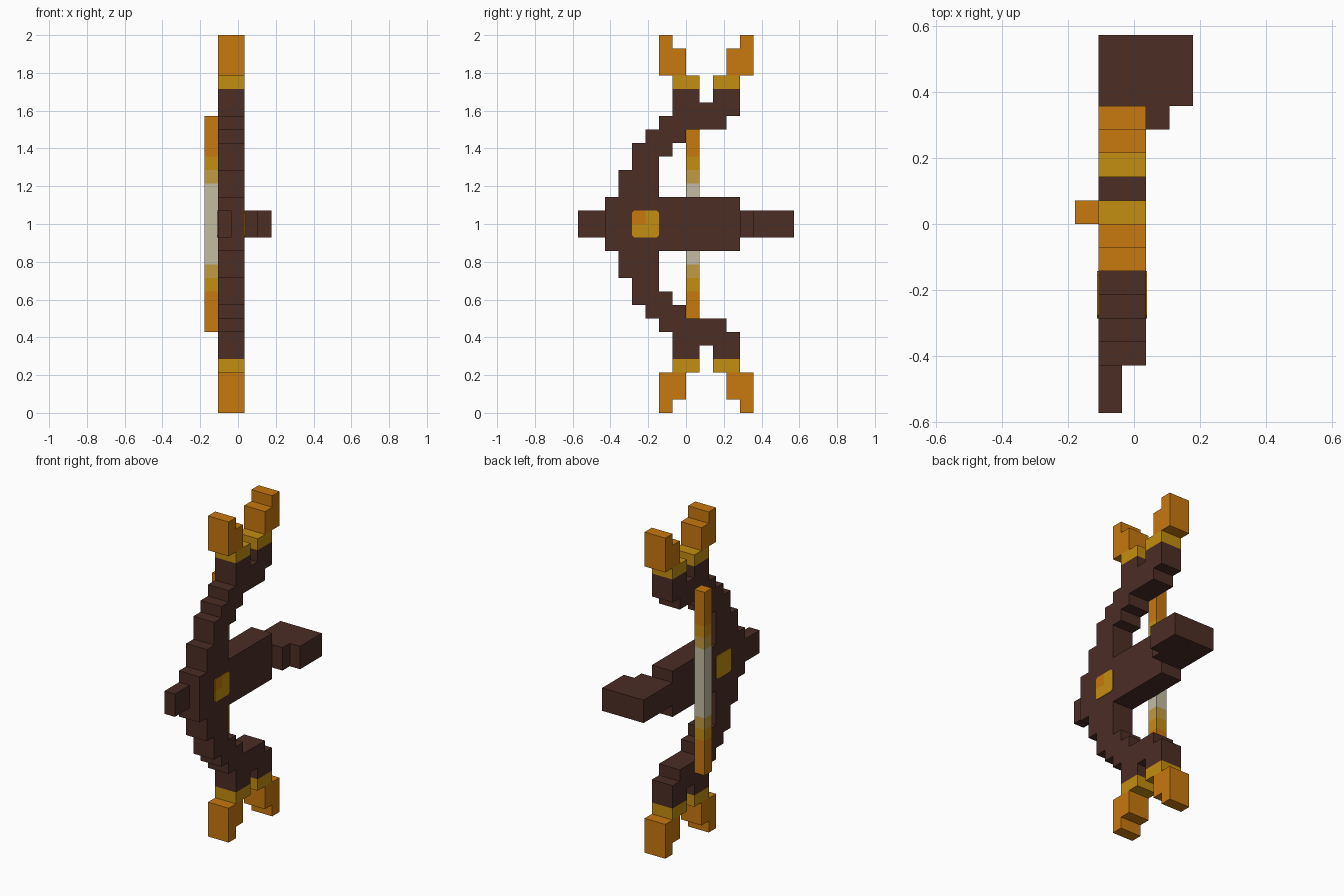
import bpy
import bmesh

U = 1 / 14          # one grid cell of the blocky design
RIGHT, LEFT = 0.5, -1.5   # side planes of the bow body, in cells

cube = bpy.data.objects.get("Cube")
if cube:
    bpy.data.objects.remove(cube, do_unlink=True)


def material(name, hex_code):
    def linear(c):
        return c / 12.92 if c <= 0.04045 else ((c + 0.055) / 1.055) ** 2.4
    rgb = [linear(int(hex_code[i:i + 2], 16) / 255) for i in (0, 2, 4)]
    mat = bpy.data.materials.new(name)
    mat.use_nodes = True
    mat.diffuse_color = (*rgb, 1)
    bsdf = next(n for n in mat.node_tree.nodes if n.type == 'BSDF_PRINCIPLED')
    bsdf.inputs["Base Color"].default_value = (*rgb, 1)
    return mat


BROWN = material("dark brown wood", "4c2d25")
ORANGE = material("orange", "c8780f")
GOLD = material("gold", "c48d10")
TAN = material("tan gold", "c29b40")
CREAM = material("cream", "c3bca2")


def extrude(name, outline, low, high, mat, axis='X', mirror=False):
    """Extrude an outline (y, z for axis X; x, y for axis Z) from low to high."""
    bm = bmesh.new()
    place = (lambda a, b: (low, a, b)) if axis == 'X' else (lambda a, b: (a, b, low))
    face = bm.faces.new([bm.verts.new(place(a, b)) for a, b in outline])
    moved = bmesh.ops.extrude_face_region(bm, geom=[face])["geom"]
    offset = (high - low, 0, 0) if axis == 'X' else (0, 0, high - low)
    bmesh.ops.translate(bm, vec=offset,
                        verts=[v for v in moved if isinstance(v, bmesh.types.BMVert)])
    bmesh.ops.scale(bm, vec=(U, U, U), verts=bm.verts)
    bmesh.ops.recalc_face_normals(bm, faces=bm.faces)
    mesh = bpy.data.meshes.new(name)
    bm.to_mesh(mesh)
    bm.free()
    mesh.materials.append(mat)
    obj = bpy.data.objects.new(name, mesh)
    obj.location.z = 1          # origin at the grip, middle of the bow
    bpy.context.collection.objects.link(obj)
    if mirror:                  # lower half copies the upper half
        mod = obj.modifiers.new("Mirror", 'MIRROR')
        mod.use_axis = (False, False, True)
        mod.use_mirror_merge = False
    return obj


def rect(a0, a1, b0, b1):
    return [(a0, b0), (a1, b0), (a1, b1), (a0, b1)]


# Central body, front stub and hooked rear stock
extrude("body", rect(-6, 4, -2, 2), LEFT, RIGHT, BROWN)
extrude("front_stub", rect(-8, -6, -1, 1), LEFT, -0.5, BROWN)
extrude("rear_stock", [(LEFT, 4), (1.5, 4), (1.5, 5), (2.5, 5), (2.5, 8), (LEFT, 8)],
        -1, 1, BROWN, axis='Z')

# Stepped limbs with forked ends
limb = [(-2, 2), (-2, 5), (-1, 5), (-1, 6), (0, 6), (0, 7), (3, 7), (3, 8),
        (4, 8), (4, 10), (2, 10), (2, 9), (1, 9), (1, 10), (-1, 10), (-1, 8),
        (-2, 8), (-2, 7), (-3, 7), (-3, 6), (-4, 6), (-4, 4), (-5, 4), (-5, 2)]
extrude("limbs", limb, LEFT, RIGHT, BROWN, mirror=True)

# Gold bands and orange horn tips on both forks
for side, centre, way in (("front", 0, -1), ("rear", 3, 1)):
    extrude(side + "_fork_bands", rect(centre - 1, centre + 1, 10, 11),
            LEFT, RIGHT, GOLD, mirror=True)
    horn = [(0, 11), (2, 11), (2, 14), (1, 14), (1, 13), (0, 13)]
    extrude(side + "_horn_tips", [(centre + way * y, z) for y, z in horn],
            LEFT, RIGHT, ORANGE, mirror=True)

# Bowstring, banded towards its ends
extrude("string_middle", rect(0, 1, -3, 3), -2.5, LEFT, CREAM)
for name, low, high, mat in (("inner", 3, 4, TAN), ("outer", 4, 5, GOLD), ("end", 5, 8, ORANGE)):
    extrude("string_" + name + "_bands", rect(0, 1, low, high), -2.5, LEFT, mat, mirror=True)

# Inlaid gem on each side, corners clipped, with an orange quarter on one side
C, T = 0.15, 0.06
quarter = [(-4, 0), (-3, 0), (-3, 1), (-4 + C, 1), (-4, 1 - C)]
lower = [(-4, 0), (-4, C - 1), (-4 + C, -1), (-2 - C, -1), (-2, C - 1)]
upper = [(-2, 1 - C), (-2 - C, 1)]
extrude("right_gem", lower + upper + [(-3, 1), (-3, 0)], RIGHT, RIGHT + T, GOLD)
extrude("right_gem_quarter", quarter, RIGHT, RIGHT + T, ORANGE)
extrude("left_gem", lower[1:] + upper + [(-4 + C, 1), (-4, 1 - C)], LEFT - T, LEFT, GOLD)
